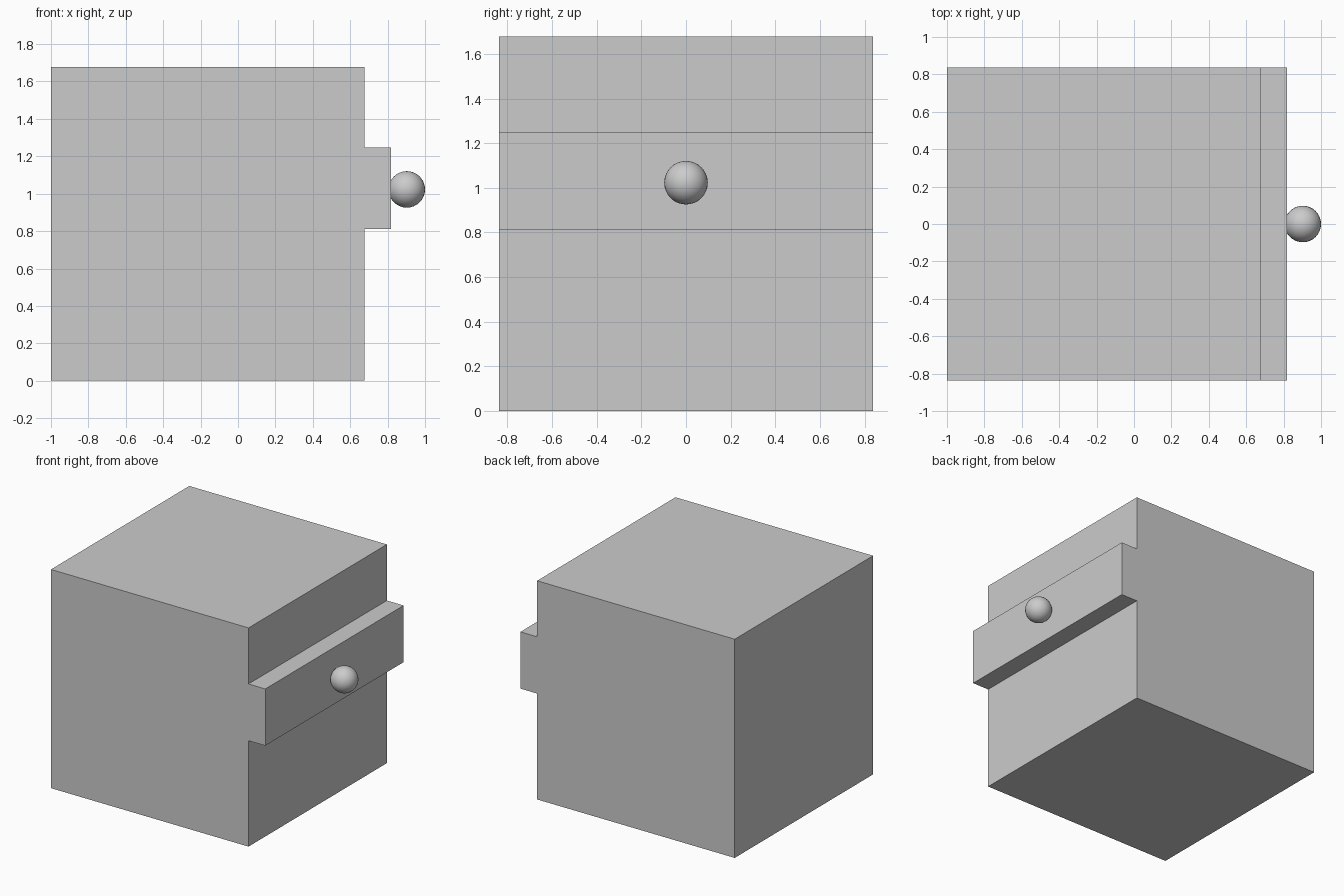
import bpy, bmesh

if "Cube" in bpy.data.objects:
    bpy.data.objects.remove(bpy.data.objects["Cube"])

HALF_DEPTH = 0.838
HEIGHT = 1.677
FRONT_X, DRAWER_X = 0.676, 0.818
DRAWER_Z0, DRAWER_Z1 = 0.812, 1.247


def add_object(name, bm):
    bmesh.ops.recalc_face_normals(bm, faces=bm.faces)
    mesh = bpy.data.meshes.new(name)
    bm.to_mesh(mesh)
    bm.free()
    obj = bpy.data.objects.new(name, mesh)
    bpy.context.collection.objects.link(obj)
    return obj


# Cabinet block with its full-width drawer front: one side profile pushed along y
profile = [(-1, 0), (FRONT_X, 0), (FRONT_X, DRAWER_Z0), (DRAWER_X, DRAWER_Z0),
           (DRAWER_X, DRAWER_Z1), (FRONT_X, DRAWER_Z1), (FRONT_X, HEIGHT), (-1, HEIGHT)]
bm = bmesh.new()
face = bm.faces.new([bm.verts.new((x, -HALF_DEPTH, z)) for x, z in profile])
extruded = bmesh.ops.extrude_face_region(bm, geom=[face])["geom"]
bmesh.ops.translate(bm, vec=(0, 2 * HALF_DEPTH, 0),
                    verts=[v for v in extruded if isinstance(v, bmesh.types.BMVert)])
# Close the front if the extrude removed the starting face
open_edges = [e for e in bm.edges if e.is_boundary]
if open_edges:
    bmesh.ops.holes_fill(bm, edges=open_edges, sides=0)
add_object("cabinet_with_drawer", bm)

# Round drawer knob, slightly sunk into the drawer front
bm = bmesh.new()
bmesh.ops.create_uvsphere(bm, u_segments=32, v_segments=16, radius=0.0975)
for f in bm.faces:
    f.smooth = True
knob = add_object("drawer_knob", bm)
knob.location = (0.9025, 0, 1.023)
